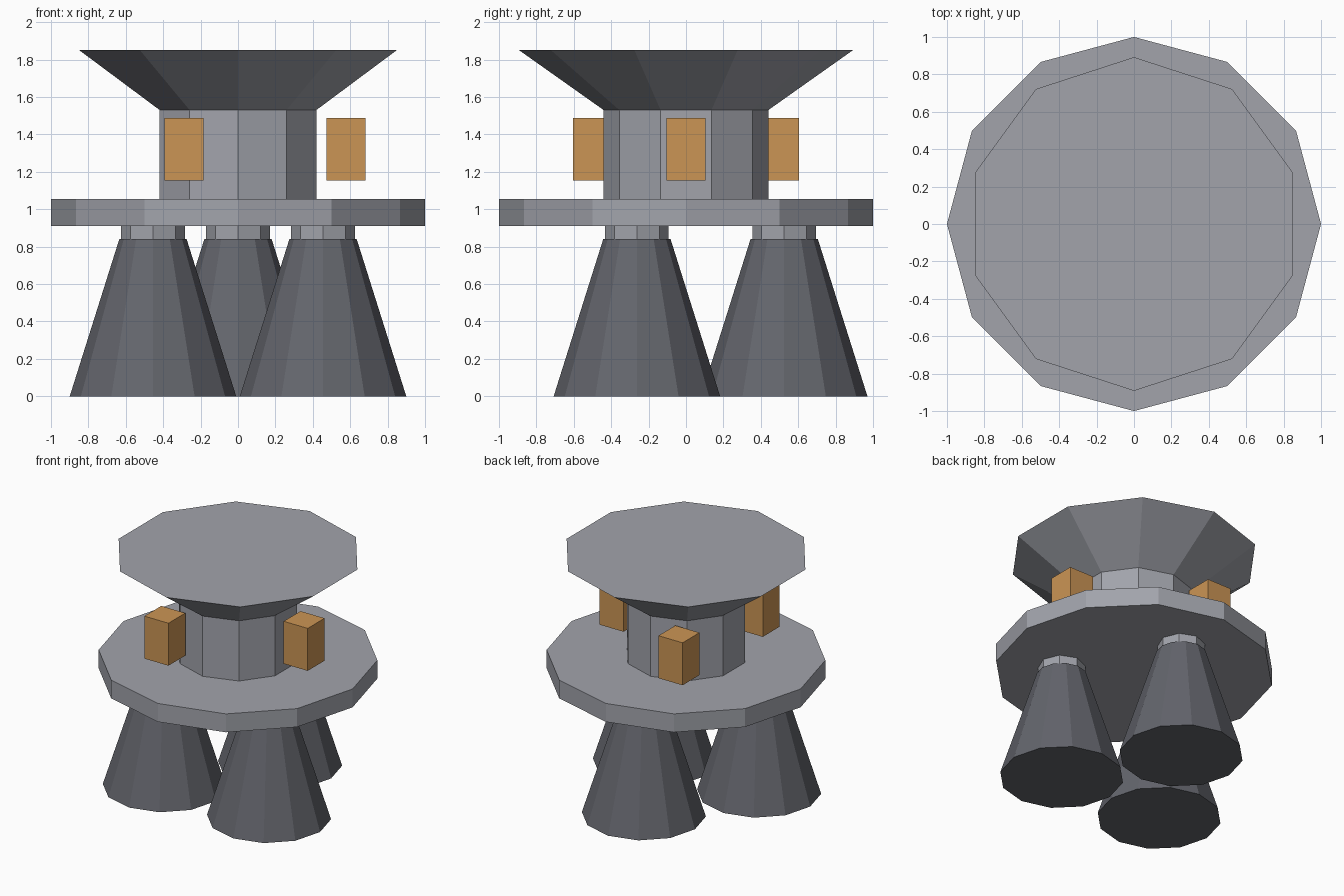
import bpy
import math

if "Cube" in bpy.data.objects:
    bpy.data.objects.remove(bpy.data.objects["Cube"])


def material(name, rgb):
    m = bpy.data.materials.new(name)
    m.diffuse_color = (*rgb, 1.0)
    m.use_nodes = True
    m.node_tree.nodes["Principled BSDF"].inputs["Base Color"].default_value = m.diffuse_color
    return m


LIGHT = material("light grey metal", (0.36, 0.37, 0.41))
DARK = material("dark grey metal", (0.125, 0.13, 0.15))
ORANGE = material("orange", (0.60, 0.30, 0.09))


def frustum(name, sides, r_low, r_high, z0, z1, mat, xy=(0, 0), turn=0.0):
    """Flat-sided cone section; its first vertex is at angle `turn` (degrees)."""
    ring = [math.radians(turn + 360 * i / sides) for i in range(sides)]
    verts = [(r * math.cos(a), r * math.sin(a), z - z0)
             for r, z in ((r_low, z0), (r_high, z1)) for a in ring]
    faces = [(i, (i + 1) % sides, sides + (i + 1) % sides, sides + i)
             for i in range(sides)]
    faces += [tuple(reversed(range(sides))), tuple(range(sides, 2 * sides))]
    mesh = bpy.data.meshes.new(name)
    mesh.from_pydata(verts, [], faces)
    mesh.materials.append(mat)
    obj = bpy.data.objects.new(name, mesh)
    obj.location = (*xy, z0)
    bpy.context.collection.objects.link(obj)
    return obj


def polar(radius, degrees):
    a = math.radians(degrees)
    return radius * math.cos(a), radius * math.sin(a)


# Round deck, central column and flared top
frustum("deck_plate", 12, 1.0, 1.0, 0.91, 1.055, LIGHT)
frustum("central_column", 10, 0.44, 0.44, 1.055, 1.53, LIGHT, turn=90)
frustum("flared_top", 10, 0.44, 0.892, 1.53, 1.85, LIGHT, turn=90)

# Three nozzles hanging below the deck on short necks
for i, angle in enumerate((90, 210, 330), 1):
    spot = polar(0.525, angle)
    frustum(f"nozzle_{i}", 12, 0.445, 0.18, 0.0, 0.84, DARK, spot)
    frustum(f"nozzle_neck_{i}", 8, 0.17, 0.17, 0.84, 0.91, LIGHT, spot)

# Three upright blocks around the column, all square to the axes
for i, angle in enumerate((0, 120, 240), 1):
    x, y = polar(0.577, angle)
    bpy.ops.mesh.primitive_cube_add(size=1, location=(x, y, 1.32))
    block = bpy.context.object
    block.name = f"orange_block_{i}"
    block.scale = (0.21, 0.21, 0.335)
    block.data.materials.append(ORANGE)
